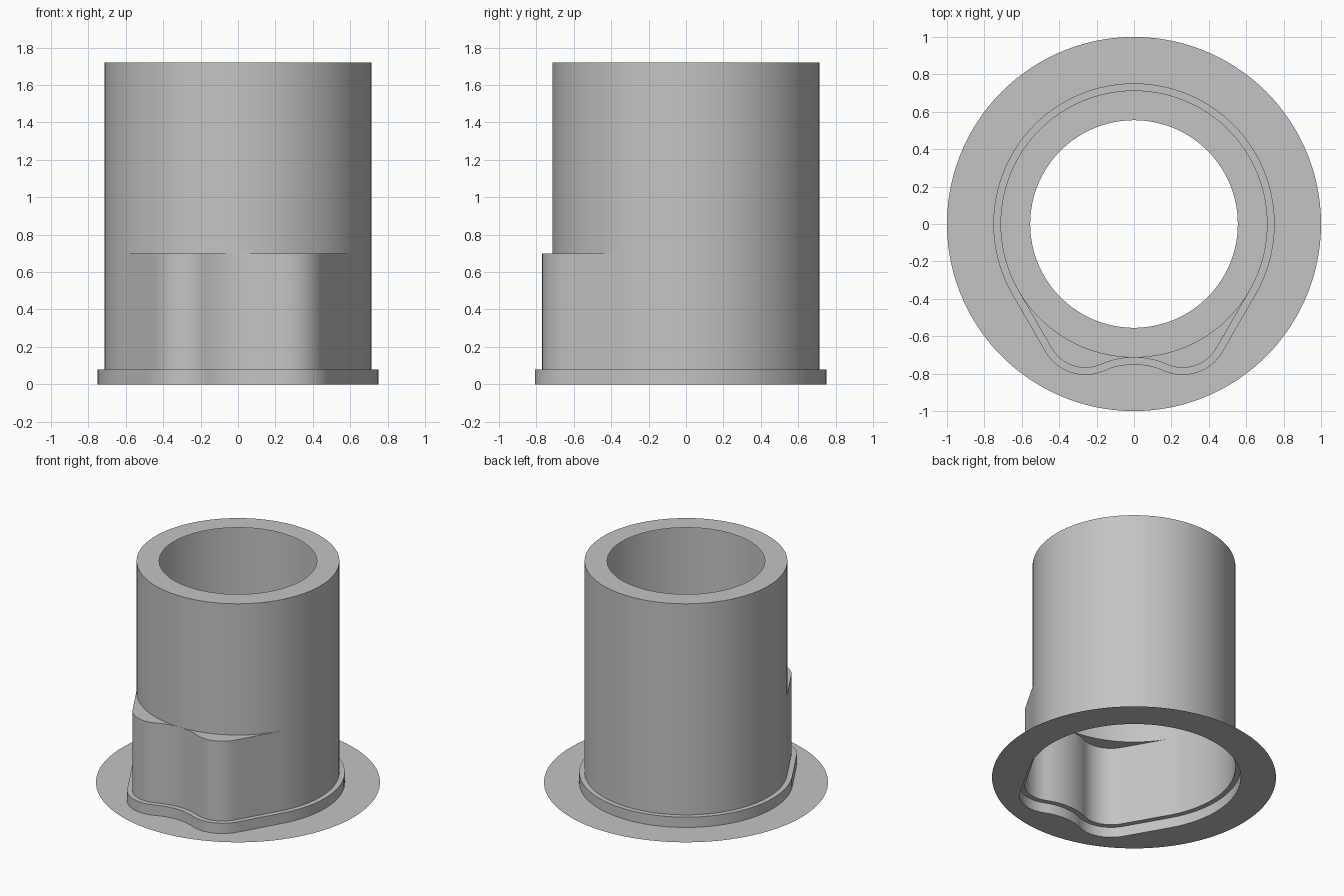
import bpy, bmesh
from math import radians, sin, cos, atan2, pi, hypot

cube = bpy.data.objects.get("Cube")
if cube:
    bpy.data.objects.remove(cube, do_unlink=True)

# Main sizes
TUBE_R = 0.714
HOLE_R = 0.555
DISC_R = 1.0
STEP = 0.038            # how far the foot stands out from the body
FOOT_Z, SHELF_Z, TOP_Z = 0.08, 0.70, 1.72
LOBE_X, LOBE_Y = 0.26, -0.56
SIDE = radians(-30)     # direction faced by the flat flanks

# Lobe radius touches the flank; notch radius touches tube and both lobes
lobe_r = TUBE_R - (LOBE_X * cos(SIDE) + LOBE_Y * sin(SIDE))
gap = LOBE_Y + TUBE_R
notch_r = (LOBE_X**2 + gap**2 - lobe_r**2) / (2 * (lobe_r - gap))
notch_y = -TUBE_R - notch_r
lobe_start = atan2(notch_y - LOBE_Y, -LOBE_X)

grey = bpy.data.materials.new("plain grey")
grey.use_nodes = True
grey.diffuse_color = (0.55, 0.55, 0.55, 1)
grey.node_tree.nodes["Principled BSDF"].inputs["Base Color"].default_value = (0.55, 0.55, 0.55, 1)


def arc(cx, cy, r, a0, a1, n):
    angles = [a0 + (a1 - a0) * i / n for i in range(n + 1)]
    return [(cx + r * cos(a), cy + r * sin(a)) for a in angles]


def outline(offset):
    """Round outline with two front lobes, counter-clockwise from the front notch."""
    half = arc(0, notch_y, notch_r - offset, pi / 2, lobe_start + pi, 8)
    half += arc(LOBE_X, LOBE_Y, lobe_r + offset, lobe_start, SIDE, 16)[1:]
    back = arc(0, 0, TUBE_R + offset, SIDE, pi / 2, 40)
    (x0, y0), (x1, y1) = half[-1], back[0]
    half += [(x0 + (x1 - x0) * i / 8, y0 + (y1 - y0) * i / 8) for i in range(1, 8)]
    half += back
    return half + [(-x, y) for x, y in half[-2:0:-1]]


def circle(radius, guide):
    """Circle whose points lie at the same angles as the guide outline."""
    return [(radius * x / hypot(x, y), radius * y / hypot(x, y)) for x, y in guide]


def skin(name, rings):
    """Join successive (outline, height) rings with faces."""
    bm = bmesh.new()
    loops = [[bm.verts.new((x, y, z)) for x, y in pts] for pts, z in rings]
    for a, b in zip(loops, loops[1:]):
        for i in range(len(a)):
            j = (i + 1) % len(a)
            bm.faces.new((a[i], a[j], b[j], b[i]))
    bmesh.ops.remove_doubles(bm, verts=bm.verts[:], dist=0.00005)
    mesh = bpy.data.meshes.new(name)
    bm.to_mesh(mesh)
    bm.free()
    mesh.materials.append(grey)
    ob = bpy.data.objects.new(name, mesh)
    bpy.context.collection.objects.link(ob)
    bpy.ops.object.select_all(action="DESELECT")
    ob.select_set(True)
    bpy.context.view_layer.objects.active = ob
    bpy.ops.object.shade_smooth_by_angle(angle=radians(30))
    return ob


body = outline(0)
foot = outline(STEP)
tube = circle(TUBE_R, body)

# Thin flat disc around the open foot
skin("base_disc", [(circle(DISC_R, foot), 0), (foot, 0)])
# Low foot wall with its narrow ledge
skin("foot_flange", [(foot, 0), (foot, FOOT_Z), (body, FOOT_Z)])
# Lobed lower wall closed by the front shelf
skin("lobed_body", [(body, FOOT_Z), (body, SHELF_Z), (tube, SHELF_Z)])
# Round upper wall and flat top rim
skin("upper_tube", [(tube, SHELF_Z), (tube, TOP_Z), (circle(HOLE_R, body), TOP_Z)])
